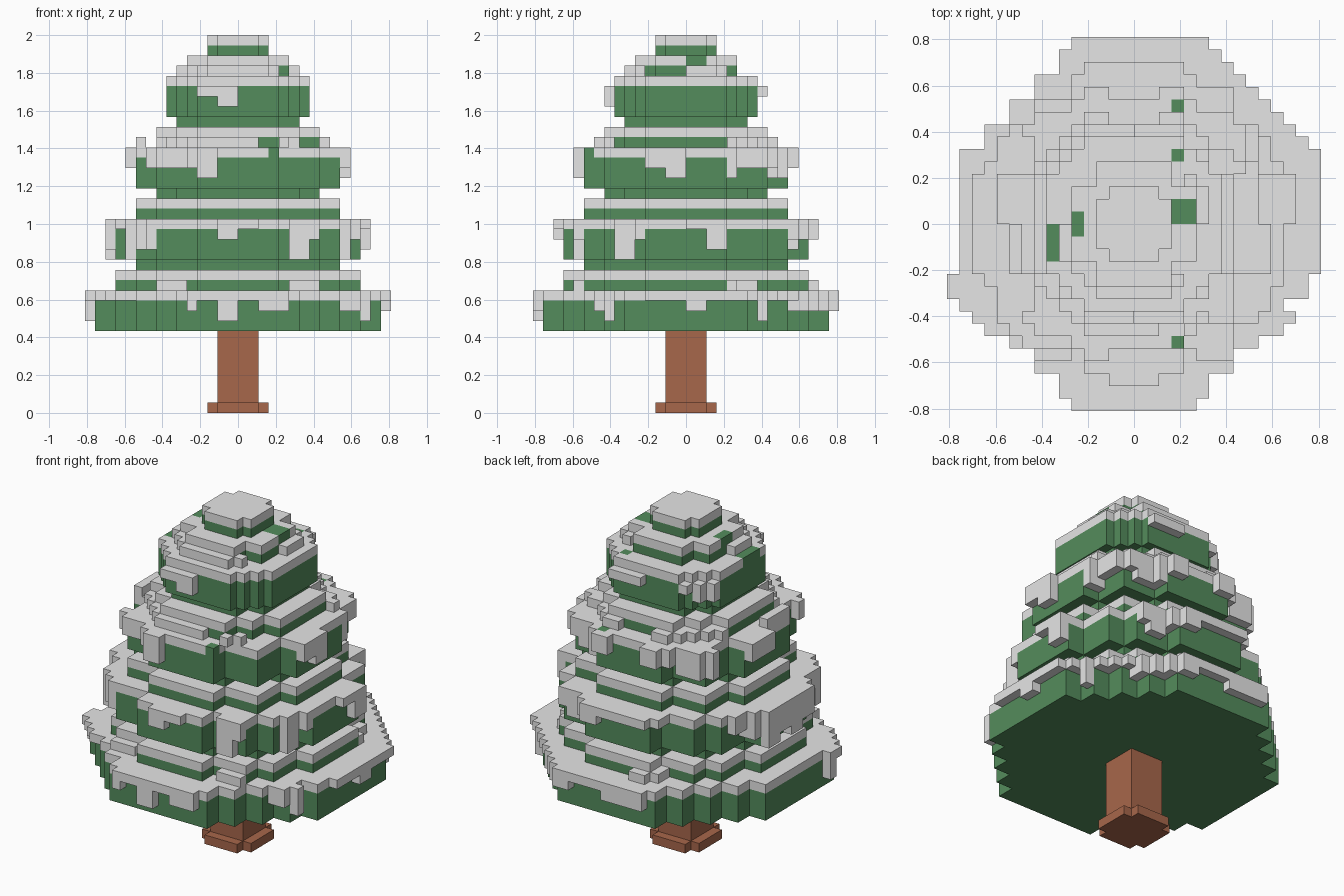
import bpy, bmesh, math, random

if "Cube" in bpy.data.objects:
    bpy.data.objects.remove(bpy.data.objects["Cube"])

random.seed(8)
V = 2 / 37                      # voxel edge: the tree is 37 voxels tall


def material(name, rgb):
    m = bpy.data.materials.new(name)
    m.diffuse_color = (*rgb, 1)
    m.use_nodes = True
    m.node_tree.nodes["Principled BSDF"].inputs["Base Color"].default_value = m.diffuse_color
    return m


GREEN = material("pine green", (0.088, 0.262, 0.107))
WHITE = material("snow white", (0.79, 0.79, 0.79))
BROWN = material("bark brown", (0.39, 0.135, 0.070))

cells = {}                      # (i, j, k) -> material


def grow(s):
    return s | {(i + dx, j + dy) for i, j in s
                for dx, dy in ((1, 0), (-1, 0), (0, 1), (0, -1))}


def disc(r):
    """Round slab outline stepped in blocks of two voxels."""
    if r == 3:
        return {(i, j) for i in range(-3, 3) for j in range(-3, 3)
                if (i + .5) ** 2 + (j + .5) ** 2 < 12}
    if r == 7:
        return grow(disc(6))
    odd = r % 2
    lim = r * r / 4 + .75 * odd

    def c(i):
        return (i + 1) // 2 if odd else i // 2 + .5
    return {(i, j) for i in range(-r, r) for j in range(-r, r)
            if c(i) ** 2 + c(j) ** 2 <= lim}


def layers(r, k0, k1, mat):
    for k in range(k0, k1):
        for i, j in disc(r):
            cells[i, j, k] = mat


def drips(inner, top, depths, cover):
    """Patchy snow rim one voxel outside an outline, hanging by random depths."""
    n = int(2 * max(i for i, j in inner))
    hang = []
    for _ in range(n):
        on = random.random() < cover
        hang += [random.choice(depths) * on, random.choice(depths) * on]
    for i, j in grow(inner) - inner:
        a = math.atan2(j + .5, i + .5) / math.tau % 1
        for k in range(top - hang[int(a * 2 * n) % (2 * n)], top):
            cells.setdefault((i, j, k), WHITE)


# Trunk with a wider foot
layers(3, 0, 1, BROWN)
for i in range(-2, 2):
    for j in range(-2, 2):
        for k in range(1, 8):
            cells[i, j, k] = BROWN

# Foliage tiers and snow caps: radius, bottom, top, colour
for r, k0, k1, mat in [
        (14, 8, 11, GREEN), (14, 11, 12, WHITE), (12, 12, 13, GREEN), (12, 13, 14, WHITE),
        (10, 14, 15, GREEN), (12, 15, 18, GREEN), (12, 18, 19, WHITE), (10, 19, 20, GREEN),
        (10, 20, 21, WHITE), (8, 21, 22, GREEN), (10, 22, 25, GREEN), (10, 25, 26, WHITE),
        (8, 26, 27, GREEN), (8, 27, 28, WHITE), (6, 28, 29, GREEN), (7, 29, 32, GREEN),
        (7, 32, 33, WHITE), (5, 33, 34, GREEN), (5, 34, 35, WHITE), (3, 35, 36, GREEN),
        (3, 36, 37, WHITE)]:
    layers(r, k0, k1, mat)

# Hanging snow rims and loose lumps on the ledges
drips(disc(14), 12, [1, 1, 2, 2, 3], .62)
drips(disc(12), 13, [1], .12)
drips(disc(12), 19, [1, 1, 2, 2, 3, 4], .6)
drips(disc(10), 26, [1, 2, 2, 2, 3], .62)
drips(disc(8), 27, [1], .5)
drips(grow(disc(8)), 27, [1], .3)
drips(disc(7), 32, [1, 2, 2, 3], .55)
drips(disc(5), 34, [1], .7)

# A few bare spots where green shows through the snow
for i, j in [(3, 0), (3, 1), (4, 0), (4, 1), (-7, -3), (-7, -2), (-7, -1),
             (-5, -1), (-5, 0), (3, 9), (3, 5), (3, -10)]:
    k = max(c[2] for c in cells if c[:2] == (i, j))
    cells[i, j, k] = GREEN

# Corner offsets of the six cube faces, wound outward
FACES = {
    (1, 0, 0): [(1, 0, 0), (1, 1, 0), (1, 1, 1), (1, 0, 1)],
    (-1, 0, 0): [(0, 0, 0), (0, 0, 1), (0, 1, 1), (0, 1, 0)],
    (0, 1, 0): [(0, 1, 0), (0, 1, 1), (1, 1, 1), (1, 1, 0)],
    (0, -1, 0): [(0, 0, 0), (1, 0, 0), (1, 0, 1), (0, 0, 1)],
    (0, 0, 1): [(0, 0, 1), (1, 0, 1), (1, 1, 1), (0, 1, 1)],
    (0, 0, -1): [(0, 0, 0), (0, 1, 0), (1, 1, 0), (1, 0, 0)]}


def build(name, mat):
    """Mesh the exposed faces of every voxel of one colour."""
    bm, verts = bmesh.new(), {}

    def vert(p):
        if p not in verts:
            verts[p] = bm.verts.new([c * V for c in p])
        return verts[p]

    for (i, j, k), m in cells.items():
        if m is not mat:
            continue
        for (dx, dy, dz), quad in FACES.items():
            if (i + dx, j + dy, k + dz) not in cells:
                bm.faces.new([vert((i + x, j + y, k + z)) for x, y, z in quad])
    me = bpy.data.meshes.new(name)
    bm.to_mesh(me)
    bm.free()
    me.materials.append(mat)
    bpy.context.collection.objects.link(bpy.data.objects.new(name, me))


build("trunk", BROWN)
build("foliage", GREEN)
build("snow", WHITE)
